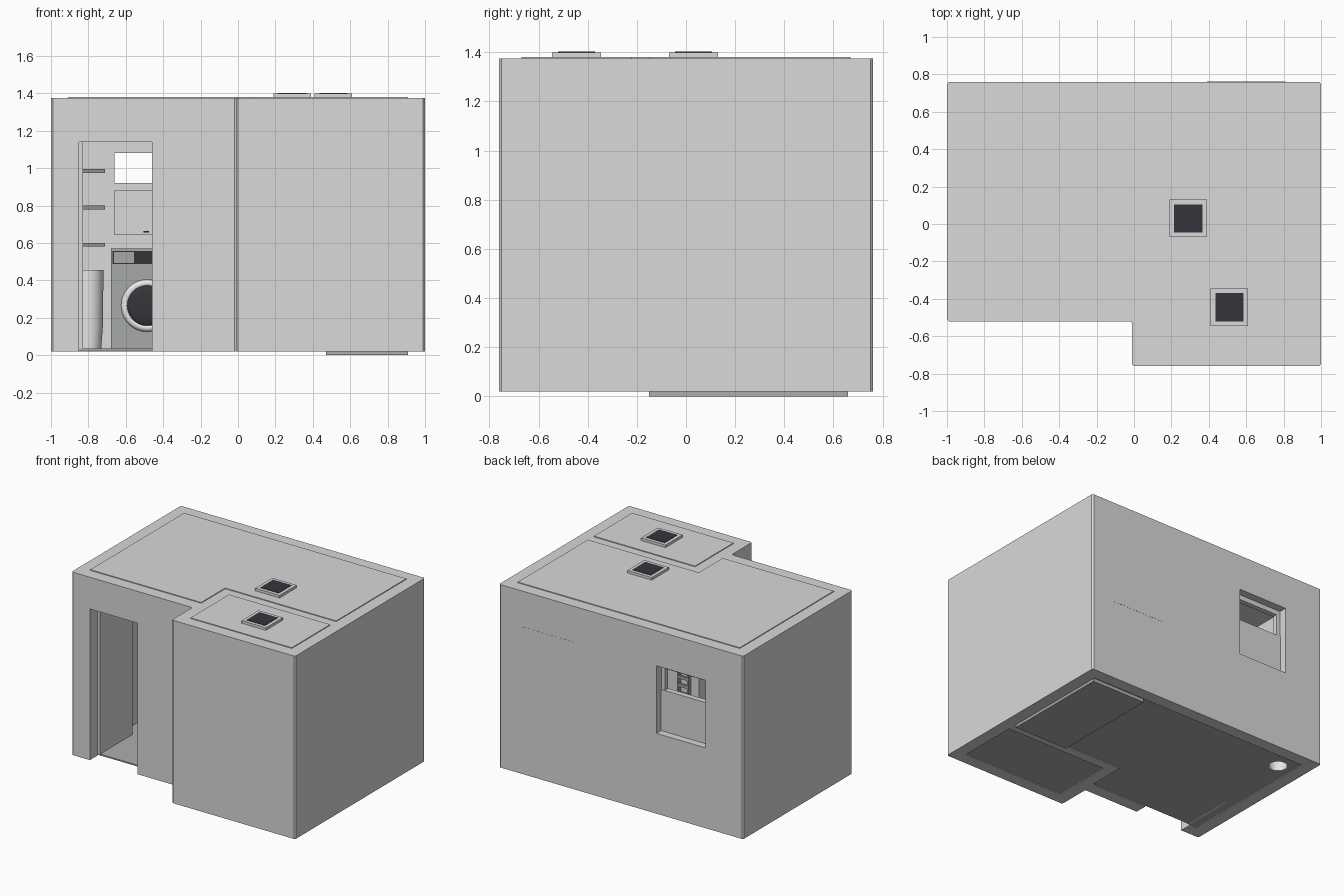
import bpy, bmesh, math
from mathutils import Matrix

cube = bpy.data.objects.get("Cube")
if cube:
    bpy.data.objects.remove(cube, do_unlink=True)


def material(name, r, g, b):
    m = bpy.data.materials.new(name)
    m.use_nodes = True
    m.diffuse_color = (r, g, b, 1)
    m.node_tree.nodes["Principled BSDF"].inputs["Base Color"].default_value = (r, g, b, 1)
    return m


WALL = material("wall_light_grey", 0.695, 0.695, 0.695)
FLOOR = material("floor_grey", 0.42, 0.42, 0.42)
GREY = material("appliance_grey", 0.39, 0.4, 0.39)
DARK = material("dark_grille", 0.037, 0.034, 0.042)
SHELF = material("shelf_grey", 0.28, 0.28, 0.28)
PALE = material("pale_enamel", 0.8, 0.8, 0.8)


def finish(name, bm, mats):
    bmesh.ops.recalc_face_normals(bm, faces=bm.faces)
    me = bpy.data.meshes.new(name)
    bm.to_mesh(me)
    bm.free()
    for m in mats:
        me.materials.append(m)
    ob = bpy.data.objects.new(name, me)
    bpy.context.collection.objects.link(ob)
    return ob


def prism(name, outline, z0, z1, mat, bevel=0):
    """Vertical extrusion of a floor outline."""
    bm = bmesh.new()
    base = bm.faces.new([bm.verts.new((x, y, z0)) for x, y in outline])
    top = bmesh.ops.extrude_face_region(bm, geom=[base])["geom"]
    for v in top:
        if isinstance(v, bmesh.types.BMVert):
            v.co.z = z1
    if bevel:
        upright = [e for e in bm.edges if abs(e.verts[0].co.z - e.verts[1].co.z) > 0.1]
        bmesh.ops.bevel(bm, geom=upright, offset=bevel, segments=1, affect="EDGES")
    return finish(name, bm, [mat])


def rect(x0, x1, y0, y1):
    return [(x0, y0), (x1, y0), (x1, y1), (x0, y1)]


def box(name, x, y, z, mat):
    return prism(name, rect(*x, *y), *z, mat)


def lathe(name, profile, centre, mat, along_y=False, steps=40):
    """Spin a radius/height profile, standing up or facing the front."""
    bm = bmesh.new()
    vs = [bm.verts.new((r, 0, h)) for r, h in profile]
    es = [bm.edges.new(p) for p in zip(vs, vs[1:])]
    bmesh.ops.spin(bm, geom=vs + es, axis=(0, 0, 1), cent=(0, 0, 0),
                   angle=math.tau, steps=steps)
    bmesh.ops.remove_doubles(bm, verts=bm.verts, dist=0.0001)
    turn = Matrix.Rotation(math.pi / 2 if along_y else 0, 4, "X")
    bmesh.ops.transform(bm, matrix=Matrix.Translation(centre) @ turn, verts=bm.verts)
    ob = finish(name, bm, [mat])
    bpy.ops.object.select_all(action="DESELECT")
    bpy.context.view_layer.objects.active = ob
    ob.select_set(True)
    bpy.ops.object.shade_smooth_by_angle(angle=math.radians(40))
    return ob


def cut(target, cutters):
    """Subtract the cutters, bake the result and drop them."""
    for c in cutters:
        c.hide_render = True
        mod = target.modifiers.new("cut", "BOOLEAN")
        mod.object = c
        mod.solver = "EXACT"
    bpy.context.view_layer.update()
    graph = bpy.context.evaluated_depsgraph_get()
    baked = bpy.data.meshes.new_from_object(target.evaluated_get(graph))
    target.modifiers.clear()
    target.data = baked
    for c in cutters:
        bpy.data.objects.remove(c, do_unlink=True)


# Shell: L-shaped walls with two rooms, a doorway and a rear window
outer = [(-1, -0.52), (-0.01, -0.52), (-0.01, -0.76), (1, -0.76), (1, 0.76), (-1, 0.76)]
main_room = [(-0.91, -0.43), (0, -0.43), (0, -0.15), (0.91, -0.15), (0.91, 0.67), (-0.91, 0.67)]
small_room = rect(0.08, 0.91, -0.67, -0.22)
walls = prism("walls", outer, 0.02, 1.375, WALL, bevel=0.01)
cut(walls, [
    prism("main_cutter", main_room, -0.1, 1.3, WALL),
    prism("small_cutter", small_room, -0.1, 1.3, WALL),
    box("door_cutter", (-0.85, -0.46), (-0.6, -0.4), (-0.1, 1.14), WALL),
    box("window_cutter", (-0.69, -0.29), (0.6, 0.8), (0.615, 1.115), WALL),
])

# Floor and roof panels, with a round opening under the corner basket
basket = (-0.8, 0.55, 0)
floors = {}
for label, room in (("main", main_room), ("small", small_room)):
    floors[label] = prism(label + "_floor", room, 0.026, 0.036, FLOOR)
    prism(label + "_roof_panel", room, 1.37, 1.381, WALL)
cut(floors["main"], [lathe("drain_cutter", [(0, -0.1), (0.068, -0.1), (0.068, 0.1), (0, 0.1)],
                           basket, FLOOR)])
box("shower_floor", (0.47, 0.91), (-0.15, 0.66), (0, 0.04), FLOOR)

# Door leaf swung inwards
box("door_leaf", (-0.85, -0.83), (-0.43, -0.05), (0.025, 1.14), WALL)

# Rear window: frame, closed lower sash, open upper half
for side, x in (("left", (-0.32, -0.29)), ("right", (-0.69, -0.66))):
    box("window_jamb_" + side, x, (0.665, 0.702), (0.615, 1.115), WALL)
for part, z in (("sill", (0.615, 0.645)), ("rail", (0.88, 0.92)), ("head", (1.08, 1.115))):
    box("window_" + part, (-0.66, -0.32), (0.665, 0.702), z, WALL)
box("lower_sash", (-0.69, -0.29), (0.68, 0.706), (0.615, 0.92), WALL)
box("sash_pane", (-0.64, -0.34), (0.675, 0.68), (0.655, 0.86), WALL)
box("sash_handle", (-0.505, -0.475), (0.665, 0.675), (0.657, 0.663), DARK)

# Closed shutter on the second rear window
box("window_shutter", (0.39, 0.81), (0.7, 0.761), (0.61, 1.11), WALL)

# Roof vents with dark grilles
for n, (x, y) in enumerate(((0.29, 0.03), (0.51, -0.445)), 1):
    for part, half, z, mat in (("frame", 0.1, (1.37, 1.4), WALL),
                               ("grille", 0.075, (1.395, 1.403), DARK)):
        box("vent_%s_%d" % (part, n), (x - half, x + half), (y - half, y + half), z, mat)

# Washing machine under the window
mx, front = -0.485, 0.27
box("washer_body", (mx - 0.195, mx + 0.195), (front, 0.67), (0.036, 0.57), GREY)
box("washer_panel", (mx - 0.185, mx + 0.185), (front - 0.005, front), (0.487, 0.557), DARK)
box("washer_drawer", (mx - 0.179, mx - 0.07), (front - 0.009, front - 0.004), (0.493, 0.551), GREY)
lathe("washer_door_ring", [(0.14, 0), (0.136, 0.014), (0.125, 0.022), (0.113, 0.022), (0.105, 0.016)],
      (mx, front, 0.265), PALE, along_y=True)
dome = [(0.108 * math.cos(a * math.pi / 12), 0.017 + 0.02 * math.sin(a * math.pi / 12))
        for a in range(7)]
lathe("washer_door_glass", dome, (mx, front, 0.265), DARK, along_y=True)

# Open basket and wall shelves in the rear corner
lathe("laundry_basket", [(0.068, 0.026), (0.077, 0.15), (0.081, 0.455), (0.074, 0.455),
                         (0.07, 0.15), (0.062, 0.026), (0.068, 0.026)], basket, PALE)
for i, z in enumerate((0.59, 0.79, 0.985), 1):
    box("shelf_%d" % i, (-0.91, -0.71), (0.42, 0.67), (z - 0.01, z + 0.01), SHELF)

# Heated towel rail on the inner wall
for side, x in (("left", 0.15), ("right", 0.07)):
    box("towel_post_" + side, (x - 0.006, x + 0.006), (-0.15, -0.12), (0.3, 0.8), GREY)
for i in range(8):
    z = 0.34 + i * 0.06
    box("towel_rung_%d" % (i + 1), (0.07, 0.15), (-0.135, -0.12), (z - 0.01, z + 0.01), GREY)
